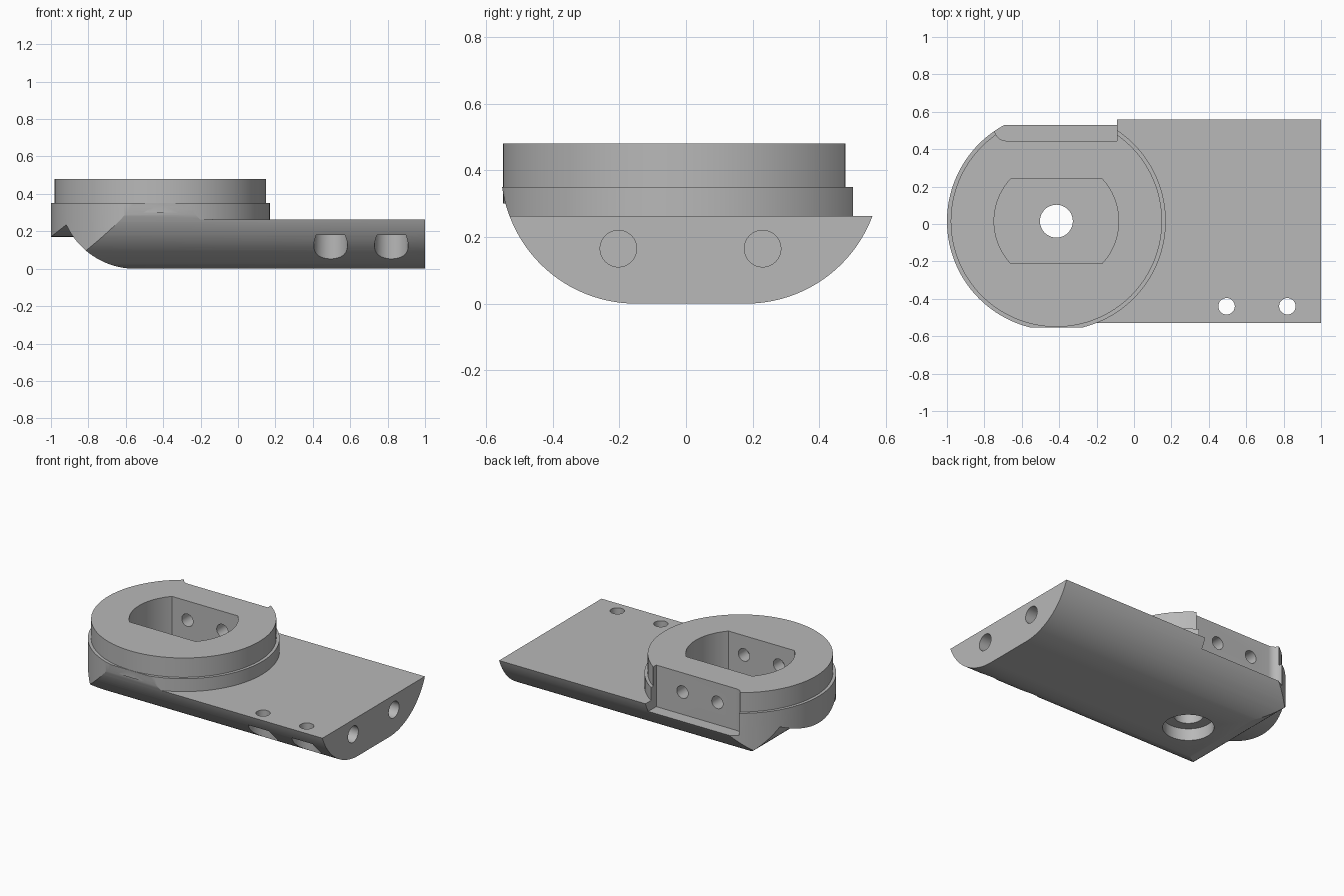
import bpy, bmesh, math
from mathutils import Matrix, Vector

if "Cube" in bpy.data.objects:
    bpy.data.objects.remove(bpy.data.objects["Cube"])

CX, CY = -0.415, 0.015      # centre of the round turret
ARC_R, FLAT = 0.406, 0.165  # belly arc radius, half width of its flat
ROT = {"Z": Matrix.Identity(4),
       "X": Matrix.Rotation(math.pi / 2, 4, "Y"),
       "Y": Matrix.Rotation(math.pi / 2, 4, "X")}

grey = bpy.data.materials.new("plain grey")
grey.use_nodes = True
grey.diffuse_color = (0.48, 0.48, 0.48, 1)
grey.node_tree.nodes["Principled BSDF"].inputs["Base Color"].default_value = (0.48, 0.48, 0.48, 1)


def finish(name, bm):
    bmesh.ops.recalc_face_normals(bm, faces=bm.faces)
    mesh = bpy.data.meshes.new(name)
    bm.to_mesh(mesh)
    bm.free()
    mesh.materials.append(grey)
    ob = bpy.data.objects.new(name, mesh)
    bpy.context.collection.objects.link(ob)
    return ob


def prism(name, points, move):
    """Closed outline of 3D points, swept along a vector."""
    bm = bmesh.new()
    face = bm.faces.new([bm.verts.new(p) for p in points])
    new = bmesh.ops.extrude_face_region(bm, geom=[face])["geom"]
    bmesh.ops.translate(bm, vec=move, verts=[v for v in new if isinstance(v, bmesh.types.BMVert)])
    return finish(name, bm)


def box(name, x0, x1, y0, y1, z0, z1):
    return prism(name, [(x0, y0, z0), (x1, y0, z0), (x1, y1, z0), (x0, y1, z0)], (0, 0, z1 - z0))


def rod(name, axis, centre, radius, length, sides=48):
    bm = bmesh.new()
    bmesh.ops.create_cone(bm, cap_ends=True, segments=sides, radius1=radius, radius2=radius,
                          depth=length, matrix=Matrix.Translation(Vector(centre)) @ ROT[axis])
    return finish(name, bm)


def upright(name, x, y, radius, z0, z1, sides=48):
    return rod(name, "Z", (x, y, (z0 + z1) / 2), radius, z1 - z0, sides)


def combine(target, other, operation):
    mod = target.modifiers.new("combine", "BOOLEAN")
    mod.operation, mod.solver, mod.object = operation, "EXACT", other
    bpy.context.view_layer.update()
    graph = bpy.context.evaluated_depsgraph_get()
    mesh = bpy.data.meshes.new_from_object(target.evaluated_get(graph))
    target.modifiers.clear()
    target.data = mesh
    bpy.data.objects.remove(other)
    return target


def arc(top, steps=28):
    """Offset and height along the belly arc, from the flat up to a height."""
    end = math.acos((ARC_R - top) / ARC_R)
    return [(FLAT + ARC_R * math.sin(end * i / steps), ARC_R * (1 - math.cos(end * i / steps)))
            for i in range(steps + 1)]


# Hull: rounded belly swept along the length
side = arc(0.35)
outline = [(-1.1, CY + o, z) for o, z in side] + [(-1.1, CY - o, z) for o, z in reversed(side)]
body = prism("body", outline, (2.1, 0, 0))

# Plan shape: slab plus round end
plan = upright("plan", CX, CY, 0.585, -0.1, 0.35, 128)
combine(plan, box("slab", CX, 1.0, -0.7, 0.7, -0.1, 0.263), "UNION")
combine(body, plan, "INTERSECT")

# Curved undercut of the round end
under = [(-0.55 + FLAT - o, -0.8, z) for o, z in arc(0.38)]
under += [(-1.3, -0.8, 0.38), (-1.3, -0.8, -0.1), (-0.55, -0.8, -0.1)]
combine(body, prism("undercut", under, (0, 1.6, 0)), "DIFFERENCE")

# Rounded lug overhanging the undercut
lug = upright("lug", CX, CY, 0.585, 0.0, 0.35, 128)
combine(lug, rod("lug_round", "X", (-0.85, CY, 0.89), 0.72, 0.5, 128), "INTERSECT")
combine(body, lug, "UNION")

# Upper ring of the turret
combine(body, upright("ring", CX, CY, 0.565, 0.3, 0.48, 128), "UNION")

# Pocket with flat sides and round ends
pocket = upright("pocket", CX, CY, 0.333, 0.15, 0.6, 96)
combine(pocket, box("pocket_flats", -1, 0.2, CY - 0.225, CY + 0.225, 0, 0.8), "INTERSECT")
combine(body, pocket, "DIFFERENCE")

# Side notch with one rounded inner corner
notch = []
for i in range(9):
    a = math.pi + i * math.pi / 16
    notch.append((-0.685 + 0.06 * math.cos(a), 0.505 + 0.06 * math.sin(a), 0.2))
notch += [(-0.09, 0.445, 0.2), (-0.09, 0.8, 0.2), (-0.745, 0.8, 0.2)]
combine(body, prism("notch", notch, (0, 0, 0.5)), "DIFFERENCE")

# Pivot hole with counterbore underneath
combine(body, upright("pivot_hole", CX, CY, 0.088, -0.1, 0.3), "DIFFERENCE")
combine(body, upright("pivot_bore", CX, CY, 0.155, -0.1, 0.08), "DIFFERENCE")

# Cross holes through the pocket walls
for dx in (-0.13, 0.13):
    combine(body, rod("cross_hole", "Y", (CX + dx, 0.125, 0.35), 0.042, 0.85, 32), "DIFFERENCE")

# Screw holes with counterbores along the front edge
for x in (0.495, 0.82):
    combine(body, upright("screw_hole", x, -0.44, 0.044, -0.1, 0.5, 32), "DIFFERENCE")
    combine(body, upright("screw_bore", x, -0.44, 0.09, -0.1, 0.18), "DIFFERENCE")

# Blind holes in the flat end
for y in (-0.203, 0.23):
    combine(body, rod("end_hole", "X", (0.85, y, 0.165), 0.055, 0.6, 32), "DIFFERENCE")

bpy.ops.object.select_all(action="DESELECT")
body.select_set(True)
bpy.context.view_layer.objects.active = body
bpy.ops.object.shade_smooth_by_angle(angle=math.radians(25))
